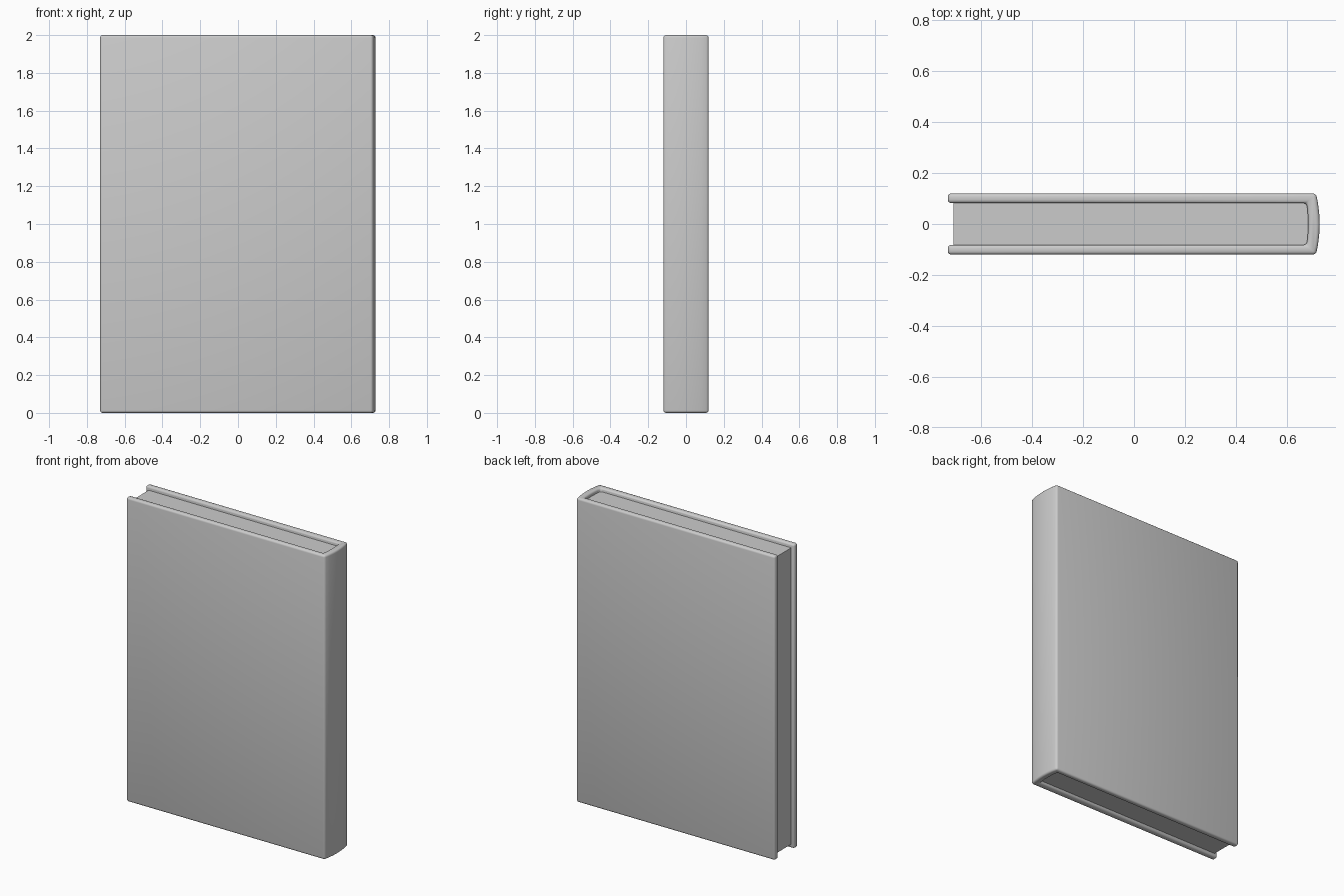
import bpy, bmesh

if "Cube" in bpy.data.objects:
    bpy.data.objects.remove(bpy.data.objects["Cube"])


def prism(name, outline, z0, z1, smooth):
    """Extrude a closed xy outline from z0 to z1."""
    bm = bmesh.new()
    base = bm.faces.new([bm.verts.new((x, y, z0)) for x, y in outline])
    top = bmesh.ops.extrude_face_region(bm, geom=[base])["geom"]
    verts = [v for v in top if isinstance(v, bmesh.types.BMVert)]
    bmesh.ops.translate(bm, verts=verts, vec=(0, 0, z1 - z0))
    bmesh.ops.recalc_face_normals(bm, faces=bm.faces)
    for f in bm.faces:
        f.smooth = smooth
    mesh = bpy.data.meshes.new(name)
    bm.to_mesh(mesh)
    bm.free()
    obj = bpy.data.objects.new(name, mesh)
    bpy.context.collection.objects.link(obj)
    return obj


def bowed(x, bulge, half, n=6):
    """Shallow arc from y = -half to y = +half, bulging towards +x."""
    ts = [-1 + 2 * i / n for i in range(n + 1)]
    return [(x + bulge * (1 - t * t), t * half) for t in ts]


LEFT, OUTER, INNER = -0.73, 0.12, 0.082

# Cover: two boards joined by a rounded spine, one U-shaped section
outer = [(LEFT, -OUTER)] + bowed(0.714, 0.014, OUTER) + [(LEFT, OUTER)]
inner = [(LEFT, INNER)] + bowed(0.677, 0.006, INNER)[::-1] + [(LEFT, -INNER)]
cover = prism("cover", outer + inner, 0, 2, True)
bevel = cover.modifiers.new("rounded_edges", "BEVEL")
bevel.width = 0.013
bevel.segments = 3
bevel.limit_method = "ANGLE"
bevel.use_clamp_overlap = False

# Page block, set back from the cover edges
pages = [(-0.708, -INNER - 0.001)] + bowed(0.678, 0.006, INNER + 0.001) + [(-0.708, INNER + 0.001)]
prism("pages", pages, 0.025, 1.975, False)
